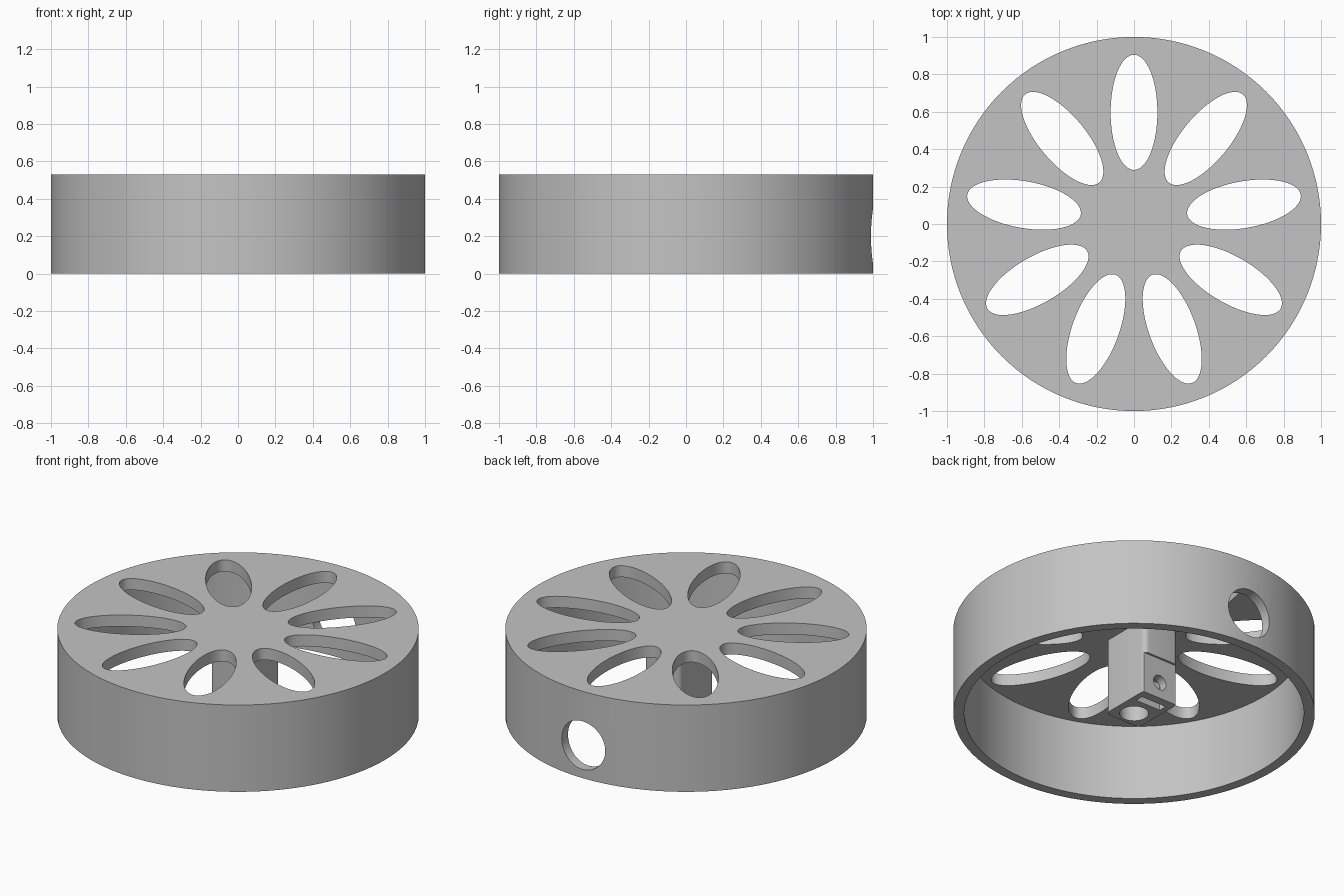
import bpy, bmesh, math
from mathutils import Matrix, Vector

if "Cube" in bpy.data.objects:
    bpy.data.objects.remove(bpy.data.objects["Cube"], do_unlink=True)

HEIGHT, PLATE_BOTTOM = 0.53, 0.46

grey = bpy.data.materials.new("light_grey")
grey.diffuse_color = (0.55, 0.55, 0.55, 1)
grey.use_nodes = True
grey.node_tree.nodes["Principled BSDF"].inputs["Base Color"].default_value = (0.55, 0.55, 0.55, 1)


def make(name, bm):
    mesh = bpy.data.meshes.new(name)
    bm.to_mesh(mesh)
    bm.free()
    mesh.materials.append(grey)
    obj = bpy.data.objects.new(name, mesh)
    bpy.context.collection.objects.link(obj)
    return obj


def cylinder(name, matrix, segments=64):
    """Unit-radius, unit-height cylinder placed by a matrix."""
    bm = bmesh.new()
    bmesh.ops.create_cone(bm, cap_ends=True, segments=segments,
                          radius1=1, radius2=1, depth=1, matrix=matrix)
    return make(name, bm)


def upright(radius, z0, z1):
    return (Matrix.Translation((0, 0, (z0 + z1) / 2))
            @ Matrix.Diagonal((radius, radius, z1 - z0, 1)))


def along_y(radius, y0, y1, z):
    return (Matrix.Translation((0, (y0 + y1) / 2, z)) @ Matrix.Rotation(math.pi / 2, 4, "X")
            @ Matrix.Diagonal((radius, radius, y1 - y0, 1)))


def box(name, low, high, round_edges=0):
    low, high = Vector(low), Vector(high)
    bm = bmesh.new()
    bmesh.ops.create_cube(bm, size=1, matrix=Matrix.Translation((low + high) / 2)
                          @ Matrix.Diagonal((*(high - low), 1)))
    if round_edges:
        posts = [e for e in bm.edges if abs(e.verts[0].co.z - e.verts[1].co.z) > 0.01]
        bmesh.ops.bevel(bm, geom=posts, offset=round_edges, segments=6,
                        profile=0.5, affect="EDGES")
    return make(name, bm)


def activate(obj):
    bpy.ops.object.select_all(action="DESELECT")
    obj.select_set(True)
    bpy.context.view_layer.objects.active = obj


def cut(obj, cutter):
    mod = obj.modifiers.new("cut", "BOOLEAN")
    mod.operation, mod.solver, mod.object = "DIFFERENCE", "EXACT", cutter
    cutter.hide_render = True
    activate(obj)
    bpy.ops.object.modifier_apply(modifier=mod.name)
    bpy.data.objects.remove(cutter, do_unlink=True)


# Wheel: a shallow cup, open below
wheel = cylinder("wheel_rim_and_plate", upright(1, 0, HEIGHT), 128)
cut(wheel, cylinder("hollow", upright(0.94, -0.1, PLATE_BOTTOM), 128))

# Nine elliptical openings in the plate
for i in range(9):
    place = (Matrix.Rotation(math.radians(40 * i), 4, "Z")
             @ Matrix.Translation((0, 0.597, HEIGHT))
             @ Matrix.Diagonal((0.125, 0.308, 0.3, 1)))
    cut(wheel, cylinder("petal", place))

# Round access hole through the back wall
cut(wheel, cylinder("access", along_y(0.147, 0.7, 1.2, 0.2)))

# Hub post with shaft bore, nut slot, screw hole and stepped back face
hub = box("hub_post", (-0.12, -0.1, 0), (0.12, 0.235, PLATE_BOTTOM + 0.005), 0.03)
cut(hub, box("step", (-0.2, 0.222, -0.1), (0.2, 0.3, 0.25)))
cut(hub, cylinder("bore", upright(0.08, -0.1, 0.4), 48))
cut(hub, box("nut_slot", (-0.085, 0.12, -0.1), (0.085, 0.17, 0.17)))
cut(hub, cylinder("screw", along_y(0.045, 0, 0.4, 0.1), 32))

for part in (wheel, hub):
    activate(part)
    bpy.ops.object.shade_smooth_by_angle(angle=math.radians(30))
